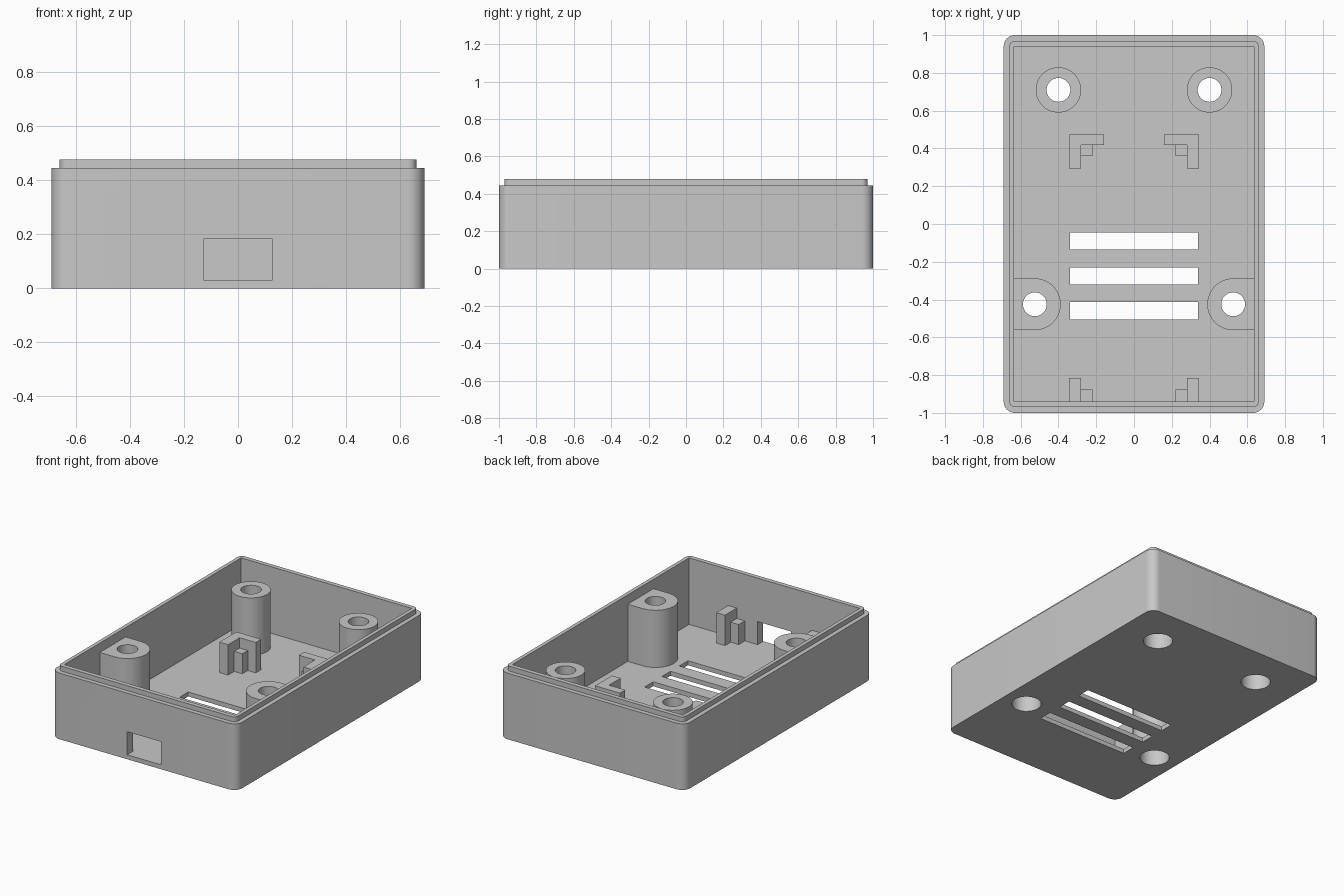
import bpy, bmesh, math

cube = bpy.data.objects.get("Cube")
if cube:
    bpy.data.objects.remove(cube, do_unlink=True)

grey = bpy.data.materials.new("plain grey plastic")
grey.use_nodes = True
COLOUR = (0.58, 0.58, 0.58, 1)
grey.diffuse_color = COLOUR
grey.node_tree.nodes["Principled BSDF"].inputs["Base Color"].default_value = COLOUR

FLOOR, RIM, LIP, BOSS_TOP = 0.03, 0.445, 0.478, 0.415


def arc(cx, cy, r, start, end, n):
    """Points on an arc, angles in degrees."""
    angles = [math.radians(start + (end - start) * i / n) for i in range(n + 1)]
    return [(cx + r * math.cos(a), cy + r * math.sin(a)) for a in angles]


def circle(cx, cy, r):
    return arc(cx, cy, r, 0, 360, 48)[:-1]


def rect(x0, x1, y0, y1):
    return [(x0, y0), (x1, y0), (x1, y1), (x0, y1)]


def round_rect(hx, hy, r):
    points = []
    for i, (sx, sy) in enumerate([(1, 1), (-1, 1), (-1, -1), (1, -1)]):
        points += arc(sx * (hx - r), sy * (hy - r), r, 90 * i, 90 * i + 90, 10)
    return points


def prism(name, outline, z0, z1, side=1):
    """Upright solid from an outline; side -1 mirrors it across x."""
    bm = bmesh.new()
    base = bm.faces.new([bm.verts.new((side * x, y, z0)) for x, y in outline])
    top = bmesh.ops.extrude_face_region(bm, geom=[base])["geom"]
    verts = [v for v in top if isinstance(v, bmesh.types.BMVert)]
    bmesh.ops.translate(bm, vec=(0, 0, z1 - z0), verts=verts)
    bmesh.ops.recalc_face_normals(bm, faces=bm.faces)
    mesh = bpy.data.meshes.new(name)
    bm.to_mesh(mesh)
    bm.free()
    mesh.materials.append(grey)
    obj = bpy.data.objects.new(name, mesh)
    bpy.context.collection.objects.link(obj)
    return obj


def select(obj):
    bpy.ops.object.select_all(action="DESELECT")
    obj.select_set(True)
    bpy.context.view_layer.objects.active = obj


def combine(obj, other, operation="DIFFERENCE"):
    """Apply a boolean and discard the helper."""
    mod = obj.modifiers.new("boolean", "BOOLEAN")
    mod.operation, mod.object, mod.solver = operation, other, "EXACT"
    select(obj)
    bpy.ops.object.modifier_apply(modifier=mod.name)
    bpy.data.objects.remove(other, do_unlink=True)


def smooth(obj):
    select(obj)
    bpy.ops.object.shade_smooth_by_angle(angle=math.radians(30))


# Rounded tray with a stepped lip
shell = prism("case_shell", round_rect(0.69, 1, 0.06), 0, RIM)
combine(shell, prism("lip", round_rect(0.66, 0.97, 0.03), 0.2, LIP), "UNION")
combine(shell, prism("cavity", rect(-0.635, 0.635, -0.94, 0.94), FLOOR, 0.6))

# Port opening and floor vents
combine(shell, prism("port", rect(-0.125, 0.125, -1.1, -0.9), FLOOR, 0.185))
for y in (-0.09, -0.275, -0.46):
    combine(shell, prism("vent", rect(-0.34, 0.34, y - 0.046, y + 0.046), -0.1, 0.1))

# Screw bosses with a wide recess from below and a narrow hole above
back_boss = circle(0.4, 0.71, 0.12)
front_boss = arc(0.525, -0.425, 0.137, 90, 270, 32) + [(0.635, -0.562), (0.635, -0.288)]
for place, outline, cx, cy in (("back", back_boss, 0.4, 0.71),
                               ("front", front_boss, 0.525, -0.425)):
    for label, side in (("left", 1), ("right", -1)):
        recess = circle(cx, cy, 0.092)
        combine(shell, prism("recess", recess, -0.1, 0.1, side))
        boss = prism(f"{place}_{label}_screw_boss", outline, FLOOR, BOSS_TOP, side)
        combine(boss, prism("recess", recess, -0.1, BOSS_TOP - 0.08, side))
        combine(boss, prism("screw_hole", circle(cx, cy, 0.063), 0.2, 0.6, side))
        smooth(boss)
smooth(shell)

# Board holders: tall guide with a shorter support post in the corner
back_guide = [(0.345, 0.475), (0.16, 0.475), (0.16, 0.418),
              (0.28, 0.418), (0.28, 0.295), (0.345, 0.295)]
holders = {
    "back": (back_guide, rect(0.22, 0.28, 0.36, 0.418)),
    "front": (rect(0.28, 0.345, -0.94, -0.815), rect(0.22, 0.28, -0.94, -0.875)),
}
for place, (guide, post) in holders.items():
    for label, side in (("left", 1), ("right", -1)):
        prism(f"{place}_{label}_board_guide", guide, FLOOR, 0.235, side)
        prism(f"{place}_{label}_board_support", post, FLOOR, 0.165, side)
